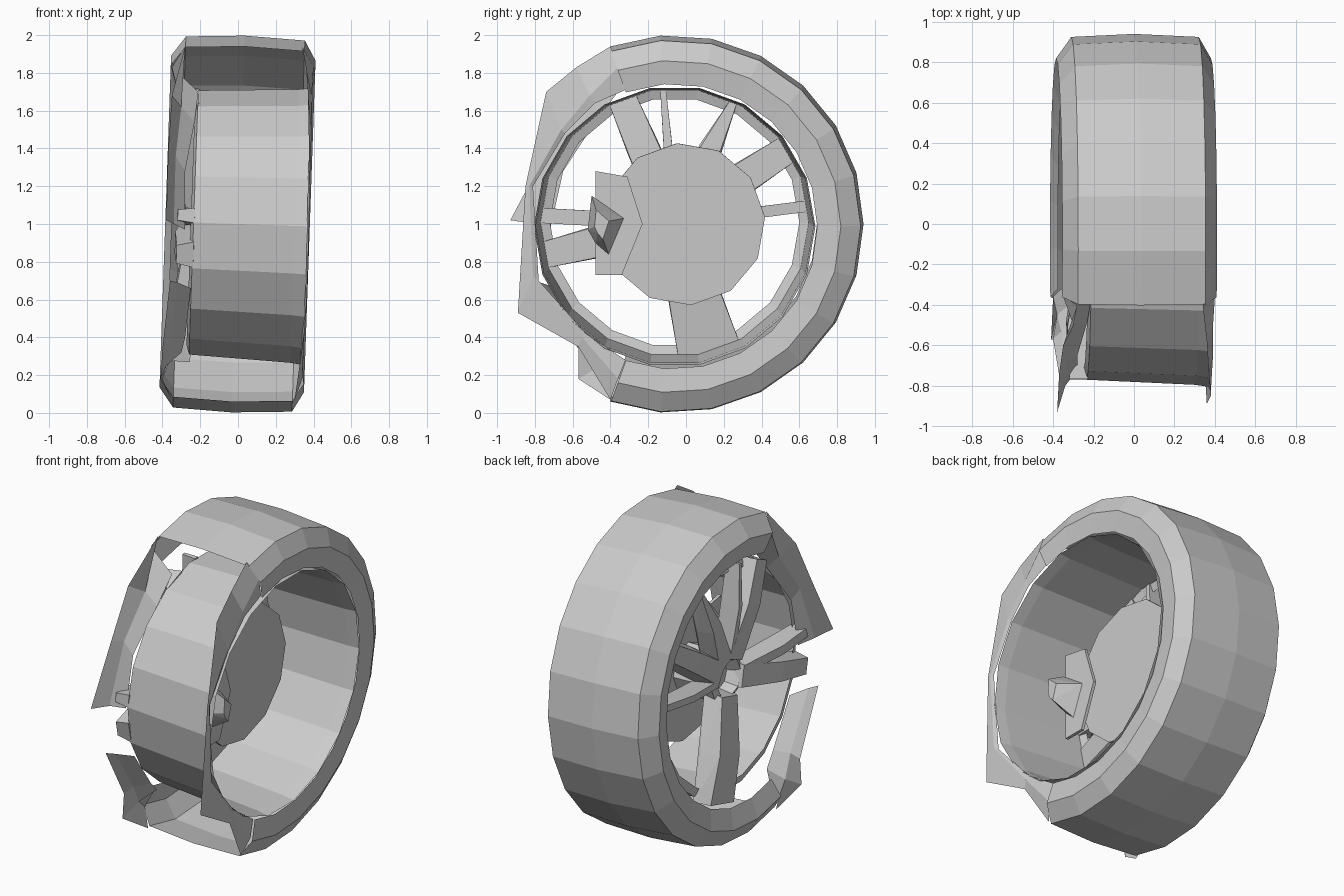
import bpy, bmesh, math
from mathutils import Vector

cube = bpy.data.objects.get("Cube")
if cube:
    bpy.data.objects.remove(cube, do_unlink=True)

grey = bpy.data.materials.new("plain grey")
grey.use_nodes = True
COL = (0.6, 0.6, 0.6, 1)
grey.diffuse_color = COL
grey.node_tree.nodes["Principled BSDF"].inputs["Base Color"].default_value = COL

LEAN = 0.035  # wheel leans slightly towards +x at the top


def polar(x, r, deg, cy=-0.06):
    """Point on the leaning wheel: x along the axle, angle from +y towards +z."""
    a = math.radians(deg)
    z = r * math.sin(a)
    return Vector((x + LEAN * z, cy + r * math.cos(a), 1 + z - LEAN * x))


def build(name, bm):
    mesh = bpy.data.meshes.new(name)
    bm.to_mesh(mesh)
    bm.free()
    mesh.materials.append(grey)
    obj = bpy.data.objects.new(name, mesh)
    bpy.context.collection.objects.link(obj)
    return obj


def sheet(name, rows):
    """Skin a grid of points, given as rows of equal length."""
    bm = bmesh.new()
    grid = [[bm.verts.new(p) for p in row] for row in rows]
    for a, b in zip(grid, grid[1:]):
        for i in range(len(a) - 1):
            bm.faces.new((a[i], a[i + 1], b[i + 1], b[i]))
    bmesh.ops.remove_doubles(bm, verts=bm.verts, dist=0.0005)
    bmesh.ops.recalc_face_normals(bm, faces=bm.faces)
    return build(name, bm)


def lathe(name, profile, start=0, end=360, sides=18, cy=-0.06):
    step = (end - start) / sides
    return sheet(name, [[polar(x, r, start + step * i, cy) for x, r in profile]
                        for i in range(sides + 1)])


def solid(name, points):
    """Convex chunk around a few points."""
    bm = bmesh.new()
    for p in points:
        bm.verts.new(p)
    bmesh.ops.convex_hull(bm, input=bm.verts)
    return build(name, bm)


# Tyre carcass: tread and both sidewalls, torn open at the front
lathe("tyre", [(-0.35, 0.755), (-0.385, 0.88), (-0.31, 0.985), (0, 1.0),
               (0.32, 0.985), (0.38, 0.88), (0.365, 0.755)], -110, 110, 14)

# Torn remains of the sidewalls across the front
sheet("left_sidewall_strip", [
    [(0.34, -0.40, 1.94), (0.40, -0.36, 1.83), (0.385, -0.32, 1.71)],
    [(0.36, -0.58, 1.83), (0.39, -0.51, 1.68), (0.385, -0.48, 1.64)],
    [(0.37, -0.74, 1.70), (0.39, -0.66, 1.50), (0.38, -0.64, 1.48)],
    [(0.38, -0.85, 1.20), (0.38, -0.83, 1.20), (0.37, -0.81, 1.20)],
    [(0.36, -0.89, 0.53), (0.37, -0.81, 0.72), (0.36, -0.78, 0.70)],
    [(0.34, -0.57, 0.35), (0.35, -0.55, 0.40), (0.34, -0.53, 0.42)],
    [(0.30, -0.40, 0.07), (0.34, -0.36, 0.18), (0.33, -0.32, 0.28)]])
sheet("right_sidewall_upper_scrap", [
    [(-0.28, -0.40, 1.94), (-0.35, -0.36, 1.83), (-0.21, -0.36, 1.70)],
    [(-0.35, -0.60, 1.68), (-0.30, -0.50, 1.62), (-0.23, -0.48, 1.54)],
    [(-0.37, -0.74, 1.38), (-0.33, -0.67, 1.36), (-0.28, -0.65, 1.28)],
    [(-0.38, -0.93, 1.02), (-0.34, -0.80, 1.00), (-0.28, -0.72, 0.97)]])
sheet("right_sidewall_lower_scrap", [
    [(-0.36, -0.81, 0.70), (-0.32, -0.77, 0.69), (-0.25, -0.68, 0.66)],
    [(-0.40, -0.57, 0.34), (-0.36, -0.53, 0.38), (-0.28, -0.47, 0.40)],
    [(-0.41, -0.57, 0.18), (-0.38, -0.45, 0.25), (-0.30, -0.38, 0.32)],
    [(-0.35, -0.40, 0.07), (-0.40, -0.36, 0.18), (-0.36, -0.32, 0.28)]])

# Rim barrel with an inward lip at the spoke end
lathe("rim_barrel", [(-0.25, 0.66), (-0.235, 0.71), (0.30, 0.735), (0.37, 0.745)])

# Brake disc and open wheel hub
lathe("brake_disc", [(0.02, 0), (0.02, 0.43), (0.04, 0.43), (0.04, 0)],
      5, 365, 12, -0.01)
lathe("hub", [(-0.18, 0), (-0.18, 0.09), (-0.26, 0.12), (-0.24, 0.16), (0.02, 0.16)],
      sides=8)

# Spoke legs: angle, half width near the hub, half width at the rim, reach
legs = {"top_broad": (113, 0.10, 0.075, 0.71), "top_thin": (95, 0.03, 0.015, 0.71),
        "back_upper": (33, 0.10, 0.075, 0.71), "back_thin": (7, 0.03, 0.03, 0.71),
        "bottom_broad": (-75, 0.12, 0.17, 0.74), "front_lower": (194, 0.10, 0.07, 0.71),
        "front_upper": (177, 0.04, 0.04, 0.71), "back_stub": (64, 0.10, 0.02, 0.71)}
for label, (angle, half_in, half_out, reach) in legs.items():
    points = []
    for r, half, face, back in ((0.13, half_in, -0.28, -0.17),
                                (0.45, (half_in + half_out) / 2, -0.33, -0.22),
                                (reach, half_out, -0.32, -0.23)):
        spread = math.degrees(half / r)
        points += [polar(face, r, angle + side * spread * 0.7) for side in (-1, 1)]
        points += [polar(back, r, angle + side * spread) for side in (-1, 1)]
    solid(f"spoke_{label}_leg", points)

# Brake caliper: thin flat bracket and a blunt nub
bracket = [(-0.48, 1.28), (-0.31, 1.25), (-0.23, 1.0), (-0.34, 0.73), (-0.48, 0.73)]
solid("caliper_bracket", [(x, y, z) for x in (0.09, 0.11) for y, z in bracket])
nub = [(-0.50, 1.15), (-0.33, 1.03), (-0.41, 0.84), (-0.48, 0.90), (-0.52, 0.97)]
solid("caliper_nub", [(0.11, y, z) for y, z in nub] +
      [(0.24, -0.46 + 0.4 * (y + 0.46), 1 + 0.5 * (z - 1)) for y, z in nub])
